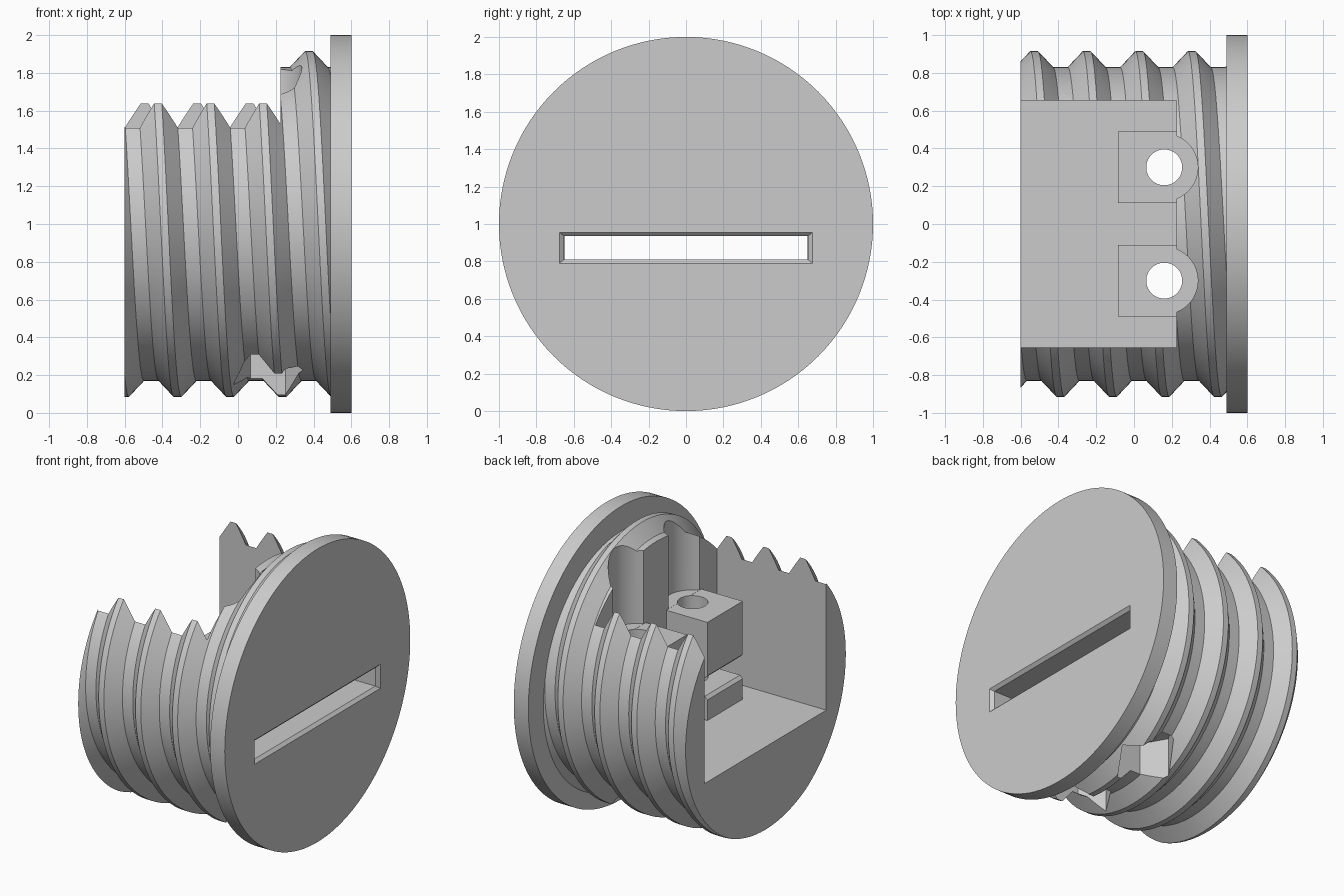
import bpy, bmesh
from math import sin, cos, pi

cube = bpy.data.objects.get("Cube")
if cube:
    bpy.data.objects.remove(cube, do_unlink=True)

grey = bpy.data.materials.new("plain_grey")
grey.use_nodes = True
COLOUR = (0.6, 0.6, 0.6, 1)
grey.diffuse_color = COLOUR
grey.node_tree.nodes["Principled BSDF"].inputs["Base Color"].default_value = COLOUR


def finish(name, bm):
    bmesh.ops.recalc_face_normals(bm, faces=bm.faces)
    mesh = bpy.data.meshes.new(name)
    bm.to_mesh(mesh)
    bm.free()
    mesh.materials.append(grey)
    obj = bpy.data.objects.new(name, mesh)
    bpy.context.collection.objects.link(obj)
    return obj


def loft(name, rings):
    """Closed solid skinned over rings with equal point counts."""
    bm = bmesh.new()
    loops = [[bm.verts.new(p) for p in ring] for ring in rings]
    n = len(loops[0])
    for a, b in zip(loops, loops[1:]):
        for i in range(n):
            j = (i + 1) % n
            bm.faces.new((a[i], a[j], b[j], b[i]))
    bm.faces.new(loops[0])
    bm.faces.new(loops[-1])
    return finish(name, bm)


def upright(name, x, y, radius, z0, z1, sides=64):
    turn = [2 * pi * i / sides for i in range(sides)]
    return loft(name, [[(x + radius * cos(t), y + radius * sin(t), z) for t in turn]
                       for z in (z0, z1)])


def rect(x, half_y, z0, z1):
    return [(x, -half_y, z0), (x, half_y, z0), (x, half_y, z1), (x, -half_y, z1)]


def combine(target, tool, operation):
    mod = target.modifiers.new(tool.name, 'BOOLEAN')
    mod.object, mod.operation, mod.solver = tool, operation, 'EXACT'
    graph = bpy.context.evaluated_depsgraph_get()
    mesh = bpy.data.meshes.new_from_object(target.evaluated_get(graph))
    target.modifiers.clear()
    target.data = mesh
    bpy.data.objects.remove(tool, do_unlink=True)


# Threaded barrel: helical skin trimmed flat at both ends
PITCH, ROOT, CREST, STEPS = 0.278, 0.83, 0.915, 128
PROFILE = [(-0.1, ROOT), (-0.02, CREST), (0.02, CREST), (0.1, ROOT)]
bm = bmesh.new()
columns = []
for i in range(STEPS):
    t = 2 * pi * i / STEPS
    columns.append([bm.verts.new((0.375 + PITCH * (k - i / STEPS) + dx,
                                  r * sin(t), 1 + r * cos(t)))
                    for k in range(-6, 4) for dx, r in PROFILE])
for i in range(STEPS):
    last = i == STEPS - 1
    a, b = columns[i], columns[0 if last else i + 1]
    shift = 4 if last else 0
    for j in range(shift, len(a) - 1):
        bm.faces.new((a[j], a[j + 1], b[j + 1 - shift], b[j - shift]))
for x, side in ((-0.6, -1), (0.53, 1)):
    bmesh.ops.bisect_plane(bm, geom=bm.verts[:] + bm.edges[:] + bm.faces[:], dist=1e-5,
                           plane_co=(x, 0, 0), plane_no=(side, 0, 0), clear_outer=True)
bmesh.ops.holes_fill(bm, edges=[e for e in bm.edges if e.is_boundary], sides=0)
plug = finish("threaded_plug", bm)

# Round flange
flange = loft("flange", [[(x, sin(2 * pi * i / 128), 1 + cos(2 * pi * i / 128))
                          for i in range(128)] for x in (0.49, 0.6)])
combine(plug, flange, 'UNION')

# Open cavity
FLOOR, SHELF = 0.65, 1.32
cavity = loft("cavity", [rect(x, 0.655, FLOOR, 2.2) for x in (-0.8, 0.225)])
combine(plug, cavity, 'DIFFERENCE')

# Screw access grooves and clamp blocks
for y in (-0.3, 0.3):
    combine(plug, upright("access_groove", 0.16, y, 0.178, SHELF, 2.2), 'DIFFERENCE')
    block = loft("clamp_block", [[(px, y + py, pz) for px, py, pz in
                                  rect(x, 0.19, FLOOR - 0.02, SHELF - 0.001)]
                                 for x in (-0.085, 0.24)])
    combine(plug, block, 'UNION')

# Chamfered slot through flange and blocks
slot = loft("slot", [rect(x, half, 0.81 - grow, 0.935 + grow) for x, half, grow in
                     ((-0.105, 0.65, 0.04), (-0.065, 0.65, 0),
                      (0.58, 0.652, 0), (0.62, 0.702, 0.04))])
combine(plug, slot, 'DIFFERENCE')

# Screw holes and hexagonal nut pockets
for y in (-0.3, 0.3):
    combine(plug, upright("screw_hole", 0.16, y, 0.095, -0.1, 1.5, 48), 'DIFFERENCE')
    combine(plug, upright("nut_pocket", 0.16, y, 0.185, -0.1, 0.4, 6), 'DIFFERENCE')

bpy.ops.object.select_all(action='DESELECT')
plug.select_set(True)
bpy.context.view_layer.objects.active = plug
bpy.ops.object.shade_smooth_by_angle(angle=pi / 7)
